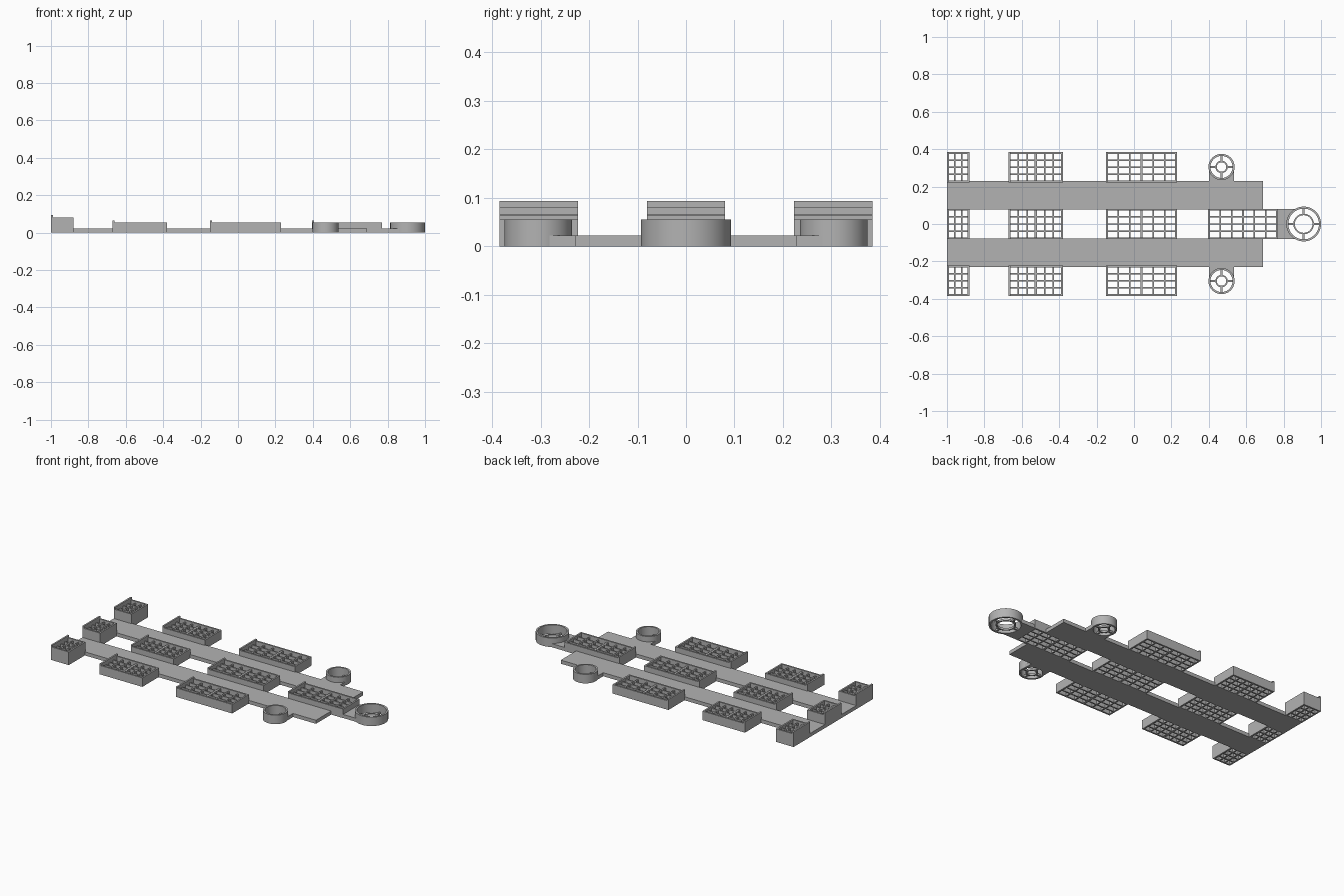
import bpy, bmesh, math
from mathutils import Matrix, Vector

if "Cube" in bpy.data.objects:
    bpy.data.objects.remove(bpy.data.objects["Cube"], do_unlink=True)

grey = bpy.data.materials.new("mid grey")
grey.use_nodes = True
colour = (0.45, 0.45, 0.45, 1)
grey.diffuse_color = colour
grey.node_tree.nodes["Principled BSDF"].inputs["Base Color"].default_value = colour

WALL = 0.01      # tray wall thickness
BAR = 0.008      # divider thickness
PLANK = 0.022    # plank thickness


def finish(bm, name):
    bmesh.ops.recalc_face_normals(bm, faces=bm.faces)
    mesh = bpy.data.meshes.new(name)
    bm.to_mesh(mesh)
    bm.free()
    mesh.materials.append(grey)
    obj = bpy.data.objects.new(name, mesh)
    bpy.context.collection.objects.link(obj)
    return obj


def box(bm, x0, x1, y0, y1, z0, z1):
    size = Matrix.Diagonal((x1 - x0, y1 - y0, z1 - z0, 1))
    centre = Matrix.Translation(((x0 + x1) / 2, (y0 + y1) / 2, (z0 + z1) / 2))
    bmesh.ops.create_cube(bm, size=1, matrix=centre @ size)


def tray(name, x0, x1, yc, height, lip, halves):
    """Open crate with a cell grid and one raised end wall."""
    bm = bmesh.new()
    y0, y1 = yc - 0.081, yc + 0.081
    box(bm, x0, x0 + WALL, y0, y1, 0, lip)
    box(bm, x1 - WALL, x1, y0, y1, 0, height)
    for y in (y0, y1 - WALL):
        box(bm, x0 + WALL, x1 - WALL, y, y + WALL, 0, height)
    top = height - 0.01
    # dividers across the tray, heavier where two modules meet
    columns = 3 * halves
    for i in range(1, columns):
        x = x0 + WALL / 2 + (x1 - x0 - WALL) * i / columns
        half = BAR * (0.8 if i == 3 else 0.5)
        box(bm, x - half, x + half, y0 + WALL, y1 - WALL, 0, top)
    # dividers along the tray
    for i in range(1, 4):
        y = y0 + WALL / 2 + (y1 - y0 - WALL) * i / 4
        box(bm, x0 + WALL, x1 - WALL, y - BAR / 2, y + BAR / 2, 0, top)
    finish(bm, name)


def tube(bm, x, y, inner, outer, height, sides=64):
    """Upright hollow cylinder."""
    rings = []
    for r, z in ((inner, 0), (outer, 0), (outer, height), (inner, height)):
        rings.append([bm.verts.new((x + r * math.cos(2 * math.pi * i / sides),
                                    y + r * math.sin(2 * math.pi * i / sides), z))
                      for i in range(sides)])
    for k in range(4):
        a, b = rings[k], rings[(k + 1) % 4]
        for i in range(sides):
            j = (i + 1) % sides
            bm.faces.new((a[i], a[j], b[j], b[i]))


def cup(name, x, y, outer, wall, hub):
    """Round holder: outer wall, hub ring and four floor spokes."""
    bm = bmesh.new()
    tube(bm, x, y, outer - wall, outer, 0.055)
    tube(bm, x, y, hub - 0.008, hub, 0.012)
    near, far = hub - 0.002, outer - wall / 2
    for s in (-1, 1):
        a, b = sorted((s * near, s * far))
        box(bm, x + a, x + b, y - 0.005, y + 0.005, 0, 0.012)
        box(bm, x - 0.005, x + 0.005, y + a, y + b, 0, 0.012)
    obj = finish(bm, name)
    bpy.ops.object.select_all(action='DESELECT')
    obj.select_set(True)
    bpy.context.view_layer.objects.active = obj
    bpy.ops.object.shade_smooth_by_angle(angle=math.radians(30))


def tab(name, x, y, angle, reach, half_width, radius):
    """Plate joining a cup to its neighbour, hollowed to fit the cup."""
    bm = bmesh.new()
    spread = math.asin(half_width / radius)
    points = [(reach, -half_width), (reach, half_width)]
    for i in range(17):
        t = spread * (1 - i / 8)
        points.append((radius * math.cos(t), radius * math.sin(t)))
    place = Matrix.Translation((x, y, 0)) @ Matrix.Rotation(angle, 4, 'Z')
    face = bm.faces.new([bm.verts.new(place @ Vector((px, py, 0))) for px, py in points])
    up = bmesh.ops.extrude_face_region(bm, geom=[face])["geom"]
    verts = [v for v in up if isinstance(v, bmesh.types.BMVert)]
    bmesh.ops.translate(bm, verts=verts, vec=(0, 0, PLANK))
    finish(bm, name)


# long planks
for side, s in (("left", 1), ("right", -1)):
    bm = bmesh.new()
    y0, y1 = sorted((s * 0.078, s * 0.229))
    box(bm, -1, 0.69, y0, y1, 0, PLANK)
    finish(bm, "plank_" + side)

# three rows of trays
for row, yc in (("left", 0.304), ("centre", 0), ("right", -0.304)):
    tray("end_tray_" + row, -1, -0.88, yc, 0.08, 0.093, 1)
    tray("short_tray_" + row, -0.67, -0.38, yc, 0.055, 0.066, 2)
    tray("long_tray_" + row, -0.15, 0.23, yc, 0.055, 0.064, 2)
tray("front_tray", 0.395, 0.77, 0, 0.055, 0.064, 2)

# round holders and their joining tabs
for side, s in (("left", 1), ("right", -1)):
    cup("small_cup_" + side, 0.468, s * 0.305, 0.07, 0.011, 0.033)
    tab("small_tab_" + side, 0.468, s * 0.305, -s * math.pi / 2, 0.078, 0.066, 0.067)
cup("large_cup", 0.907, 0, 0.093, 0.011, 0.055)
tab("large_tab", 0.907, 0, math.pi, 0.14, 0.08, 0.088)
